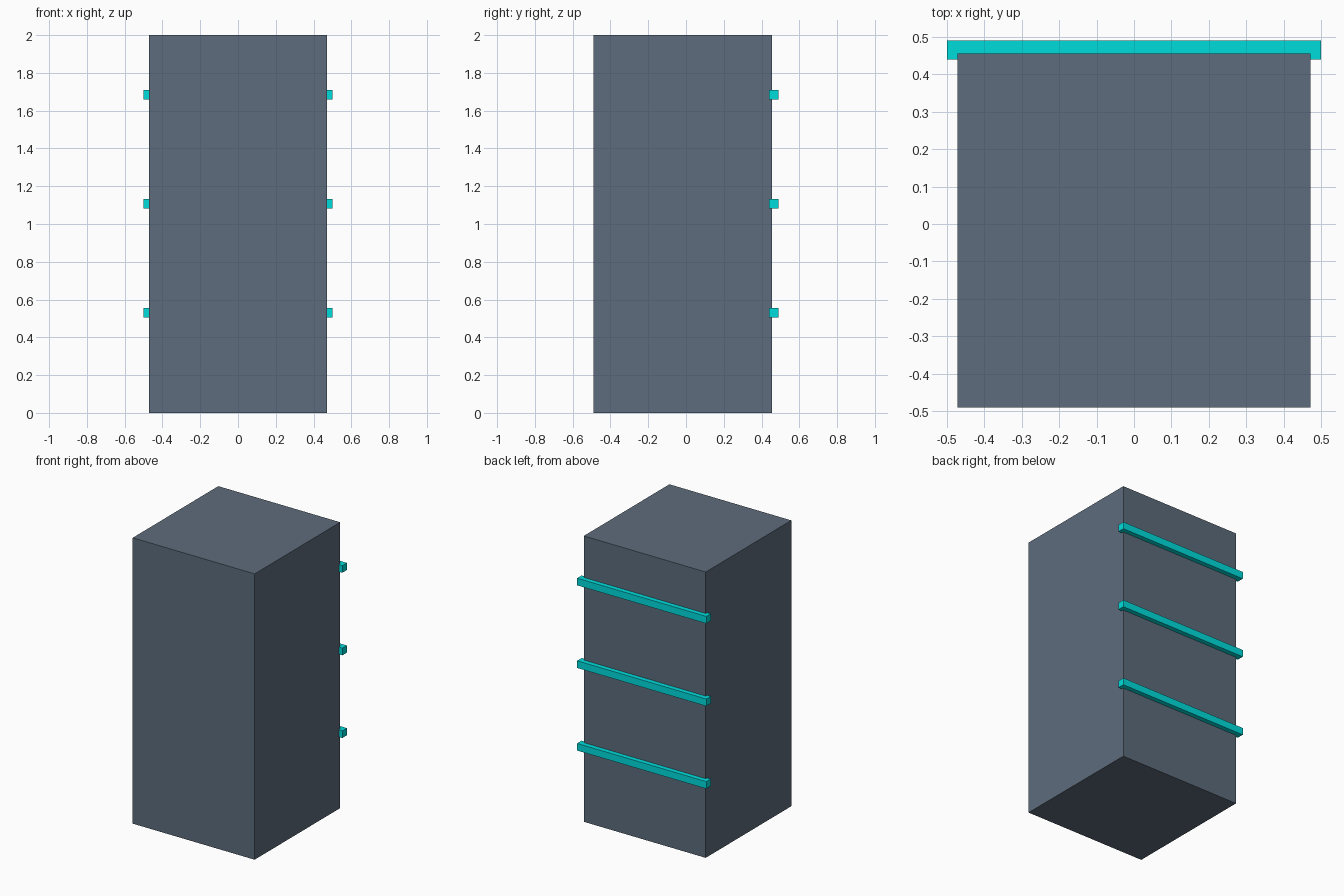
import bpy

if "Cube" in bpy.data.objects:
    bpy.data.objects.remove(bpy.data.objects["Cube"])


def material(name, rgb):
    mat = bpy.data.materials.new(name)
    mat.diffuse_color = (*rgb, 1.0)
    mat.use_nodes = True
    mat.node_tree.nodes["Principled BSDF"].inputs["Base Color"].default_value = mat.diffuse_color
    return mat


def box(name, low, high, mat):
    center = [(a + b) / 2 for a, b in zip(low, high)]
    size = [b - a for a, b in zip(low, high)]
    bpy.ops.mesh.primitive_cube_add(size=1, location=center)
    obj = bpy.context.object
    obj.name = name
    obj.scale = size
    bpy.ops.object.transform_apply(location=False, rotation=False, scale=True)
    obj.data.materials.append(mat)
    return obj


slate = material("slate", (0.11, 0.15, 0.20))
cyan = material("cyan", (0.0, 0.72, 0.72))

# Tall cabinet body
box("cabinet_body", (-0.472, -0.49, 0), (0.472, 0.456, 2), slate)

# Three horizontal strips across the back, overhanging both sides
for i, z in enumerate((0.529, 1.107, 1.685)):
    box(f"back_strip_{i + 1}", (-0.5, 0.44, z - 0.025), (0.5, 0.49, z + 0.025), cyan)
